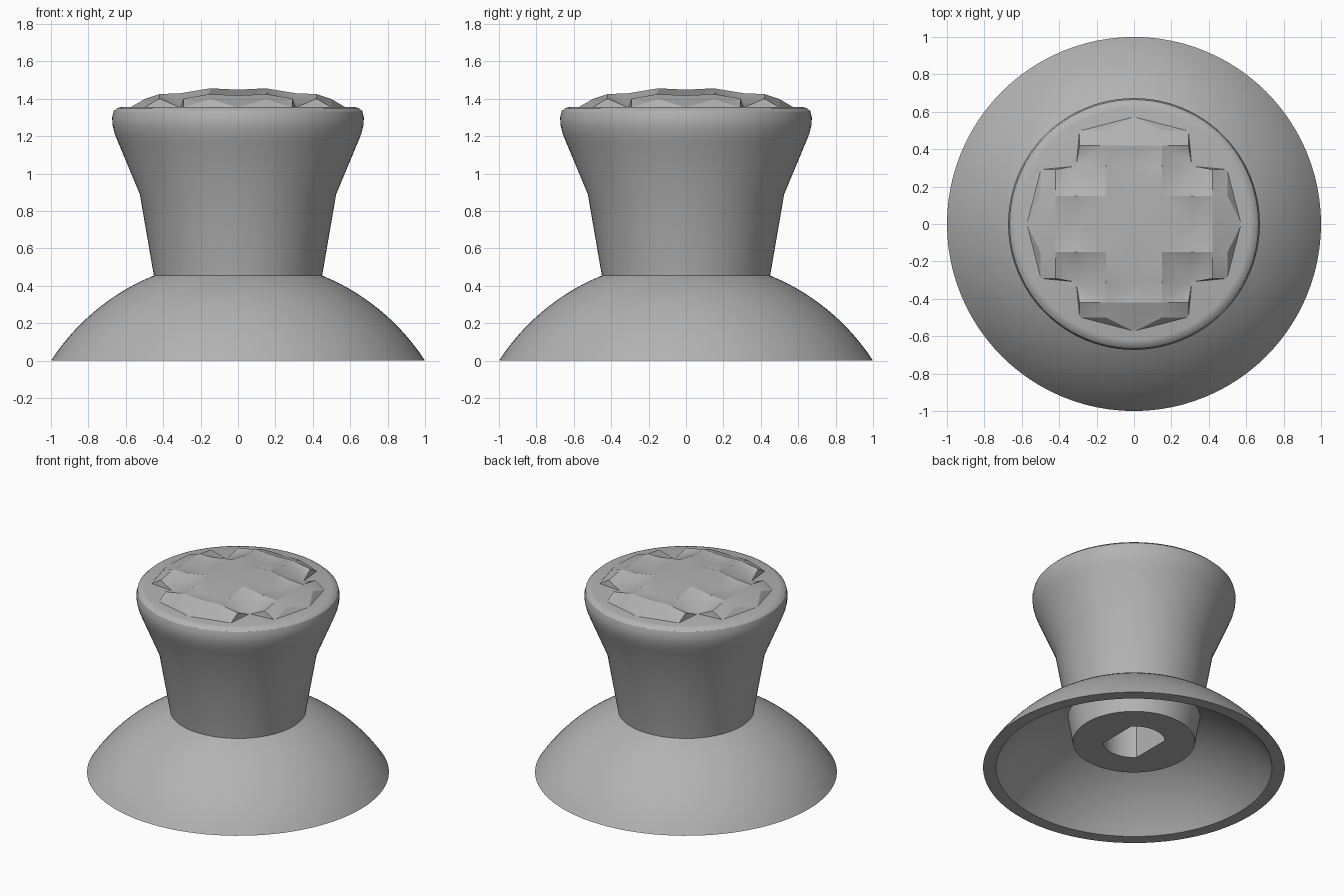
import bpy, bmesh, math

old = bpy.data.objects.get("Cube")
if old:
    bpy.data.objects.remove(old, do_unlink=True)

grey = bpy.data.materials.new("grey plastic")
grey.use_nodes = True
COLOUR = (0.45, 0.45, 0.45, 1)
grey.diffuse_color = COLOUR
grey.node_tree.nodes["Principled BSDF"].inputs["Base Color"].default_value = COLOUR


def finish(name, bm):
    """Turn a bmesh into a named, coloured object."""
    bmesh.ops.recalc_face_normals(bm, faces=bm.faces)
    mesh = bpy.data.meshes.new(name)
    bm.to_mesh(mesh)
    bm.free()
    mesh.materials.append(grey)
    obj = bpy.data.objects.new(name, mesh)
    bpy.context.collection.objects.link(obj)
    return obj


def activate(obj):
    bpy.ops.object.select_all(action='DESELECT')
    obj.select_set(True)
    bpy.context.view_layer.objects.active = obj


def smooth(obj):
    activate(obj)
    bpy.ops.object.shade_smooth_by_angle(angle=math.radians(30))


def lathe(name, profile, closed=False, steps=96):
    """Revolve (radius, height) points; open profiles get end caps."""
    bm = bmesh.new()
    rings = []
    for r, z in profile:
        turn = [2 * math.pi * k / steps for k in range(steps)]
        rings.append([bm.verts.new((r * math.cos(a), r * math.sin(a), z)) for a in turn])
    pairs = list(zip(rings, rings[1:]))
    if closed:
        pairs.append((rings[-1], rings[0]))
    else:
        bm.faces.new(rings[0])
        bm.faces.new(rings[-1])
    for a, b in pairs:
        for k in range(steps):
            n = (k + 1) % steps
            bm.faces.new((a[k], a[n], b[n], b[k]))
    return finish(name, bm)


# Domed skirt: a shell between two concentric spheres
CENTRE = -0.649


def arc(radius, r_start, r_end, count=16):
    a0, a1 = math.asin(r_start / radius), math.asin(r_end / radius)
    angles = [a0 + (a1 - a0) * k / count for k in range(count + 1)]
    return [(radius * math.sin(a), CENTRE + radius * math.cos(a)) for a in angles]


smooth(lathe("dome_skirt", arc(1.192, 1, 0.42) + arc(1.121, 0.42, 0.914), closed=True))

# Flared stem, running down through the dome as a boss
stem = lathe("stem", [
    (0.405, 0.196), (0.45, 0.455), (0.525, 0.89), (0.64, 1.165), (0.66, 1.215),
    (0.671, 1.26), (0.673, 1.3), (0.665, 1.333), (0.647, 1.35), (0.62, 1.357)])

# Shaft socket with two flat sides, cut into the boss
bm = bmesh.new()
outline = []
for start in (45, 225):
    for k in range(13):
        a = math.radians(start + 7.5 * k)
        outline.append(bm.verts.new((0.206 * math.cos(a), 0.206 * math.sin(a), 0.1)))
base = bm.faces.new(outline)
sides = bmesh.ops.extrude_face_region(bm, geom=[base])
top = [g for g in sides["geom"] if isinstance(g, bmesh.types.BMVert)]
bmesh.ops.translate(bm, verts=top, vec=(0, 0, 0.55))
cutter = finish("socket_cutter", bm)
cutter.hide_render = True
cut = stem.modifiers.new("socket", 'BOOLEAN')
cut.operation = 'DIFFERENCE'
cut.object = cutter
activate(stem)
bpy.ops.object.modifier_apply(modifier=cut.name)
bpy.data.objects.remove(cutter, do_unlink=True)
smooth(stem)

# Grip pad: cross of twelve raised cells, peaks at odd grid nodes, dips at even ones
STEP = [0, 0.15, 0.31, 0.42, 0.5]
bm = bmesh.new()
nodes = {}


def place(i, other):
    i, other = abs(i), abs(other)
    if i == 4 and other == 0:
        return 0.575
    return STEP[i] * (0.94 if other >= 3 and i == 2 else 1)


def node(i, j):
    if (i, j) not in nodes:
        x = math.copysign(place(i, j), i)
        y = math.copysign(place(j, i), j)
        z = 1.465 - 0.2 * (x * x + y * y)
        if i % 2 == 0 and j % 2 == 0:
            rim = max(abs(i), abs(j)) == 4 or abs(i) == abs(j) == 2
            z = 1.354 if rim else z - 0.045
        elif (i + j) % 2:
            z -= 0.012
        nodes[i, j] = bm.verts.new((x, y, z))
    return nodes[i, j]


for i in (-3, -1, 1, 3):
    for j in (-3, -1, 1, 3):
        if abs(i) == abs(j) == 3:
            continue
        for di in (-1, 1):
            for dj in (-1, 1):
                peak, dip = node(i, j), node(i + di, j + dj)
                bm.faces.new((peak, node(i + di, j), dip))
                bm.faces.new((peak, dip, node(i, j + dj)))

# Steep outer facets closing the pad down to the cap
for (i, j), v in list(nodes.items()):
    border = [e for e in v.link_edges if e.is_boundary]
    if (i + j) % 2 and len(border) == 2:
        bm.faces.new((border[0].other_vert(v), v, border[1].other_vert(v)))
smooth(finish("grip_pad", bm))
